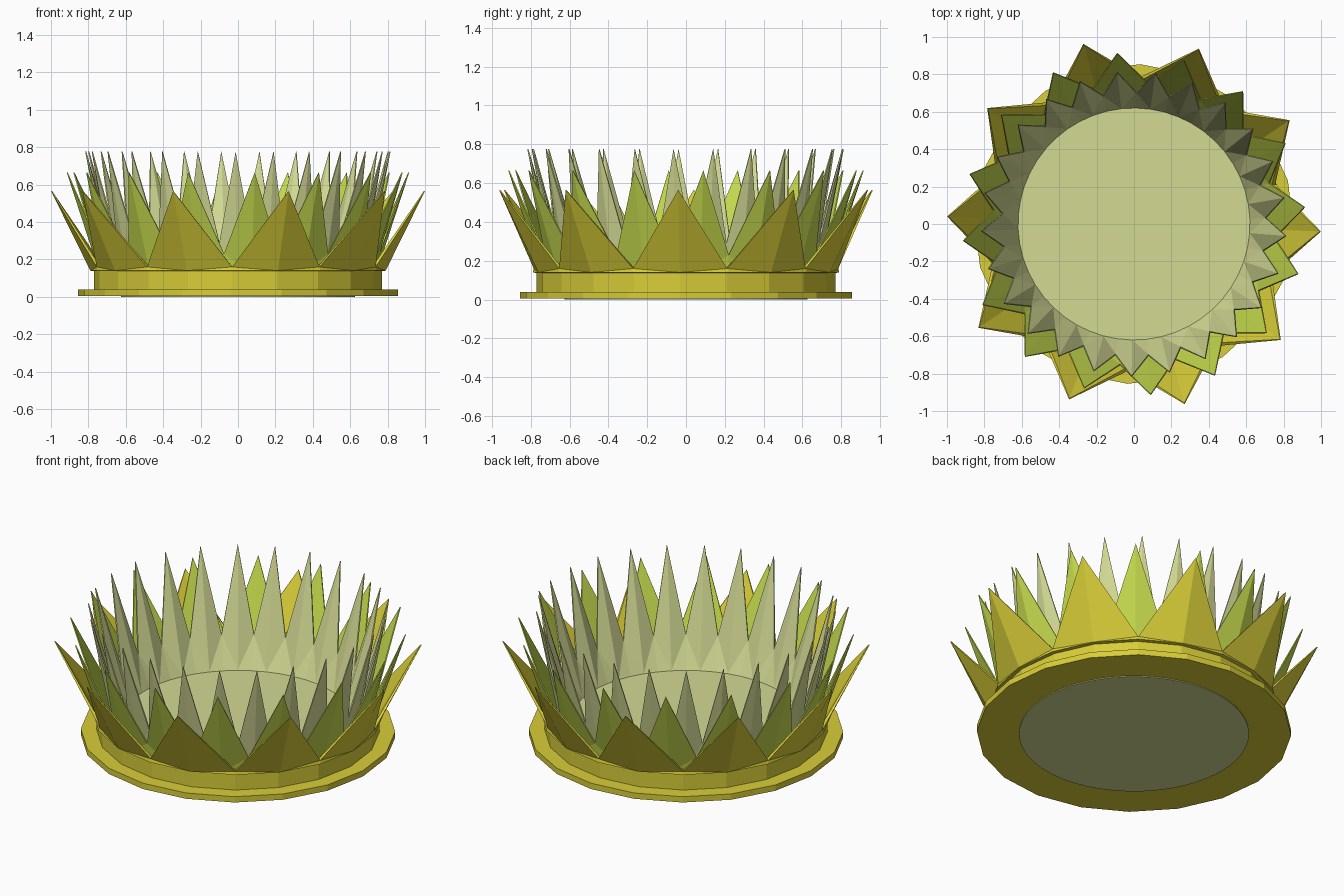
import bpy, bmesh, math

if "Cube" in bpy.data.objects:
    bpy.data.objects.remove(bpy.data.objects["Cube"])


def material(name, rgb):
    m = bpy.data.materials.new(name)
    lin = [((c / 255 + 0.055) / 1.055) ** 2.4 for c in rgb]
    m.diffuse_color = (*lin, 1)
    m.use_nodes = True
    m.node_tree.nodes["Principled BSDF"].inputs["Base Color"].default_value = m.diffuse_color
    return m


YELLOW = material("olive yellow", (216, 205, 56))
GREEN = material("leaf green", (196, 216, 76))
PALE = material("pale sage", (212, 218, 148))


def finish(bm, name, mat):
    bmesh.ops.recalc_face_normals(bm, faces=bm.faces)
    me = bpy.data.meshes.new(name)
    bm.to_mesh(me)
    bm.free()
    me.materials.append(mat)
    ob = bpy.data.objects.new(name, me)
    bpy.context.collection.objects.link(ob)
    return ob


def polar(bm, r, deg, z):
    a = math.radians(deg)
    return bm.verts.new((r * math.cos(a), r * math.sin(a), z))


def lathe(name, mat, profile, sides, offset, closed):
    """Revolve (r, z) points; closed loops the profile, otherwise ends are capped."""
    bm = bmesh.new()
    rings = [[polar(bm, r, offset + 360 * i / sides, z) for i in range(sides)]
             for r, z in profile]
    pairs = list(zip(rings, rings[1:])) + ([(rings[-1], rings[0])] if closed else [])
    for a, b in pairs:
        for i in range(sides):
            j = (i + 1) % sides
            bm.faces.new((a[i], a[j], b[j], b[i]))
    if not closed:
        bm.faces.new(rings[0])
        bm.faces.new(rings[-1])
    return finish(bm, name, mat)


def petal_ring(name, mat, count, offset, outer, inner, notch, rim, tip):
    """Ring of pointed petals, ridged inside and out; arguments are (r, z)."""
    bm = bmesh.new()
    n = count * 2
    ang = [offset + 360 * i / n for i in range(n)]
    ob = [polar(bm, outer[0], a, outer[1]) for a in ang]
    ib = [polar(bm, inner[0], a, inner[1]) for a in ang]
    # even steps carry a petal tip, odd steps the notch between petals
    ot = [polar(bm, *((tip[0], a, tip[1]) if i % 2 == 0 else (notch[0], a, notch[1])))
          for i, a in enumerate(ang)]
    it = [polar(bm, *((tip[0] - 0.006, a, tip[1]) if i % 2 == 0
                      else (notch[0] - rim, a, notch[1])))
          for i, a in enumerate(ang)]
    for i in range(n):
        j = (i + 1) % n
        t, v = (i, j) if i % 2 == 0 else (j, i)
        for base, top in ((ob, ot), (ib, it)):
            bm.faces.new((base[t], base[v], top[v]))
            bm.faces.new((base[t], top[v], top[t]))
        bm.faces.new((ot[i], ot[j], it[j], it[i]))
        bm.faces.new((ob[i], ob[j], ib[j], ib[i]))
    return finish(bm, name, mat)


# Flanged base ring
lathe("base_ring", YELLOW,
      [(0.62, 0.005), (0.855, 0.005), (0.855, 0.04), (0.77, 0.04),
       (0.77, 0.14), (0.62, 0.14 - 0.035)], 20, -2.3, True)

# Round floor plate
lathe("floor_plate", PALE, [(0.625, 0.0), (0.625, 0.11)], 50, -4.5, False)

# Three nested rings of petals
petal_ring("outer_petals", YELLOW, 10, -2.3,
           (0.79, 0.14), (0.755, 0.135), (0.785, 0.16), 0.02, (1.0, 0.565))
petal_ring("middle_petals", GREEN, 16, 5.6,
           (0.745, 0.13), (0.69, 0.12), (0.76, 0.23), 0.008, (0.92, 0.665))
petal_ring("inner_petals", PALE, 25, -4.5,
           (0.69, 0.12), (0.62, 0.11), (0.71, 0.29), 0.008, (0.818, 0.777))
